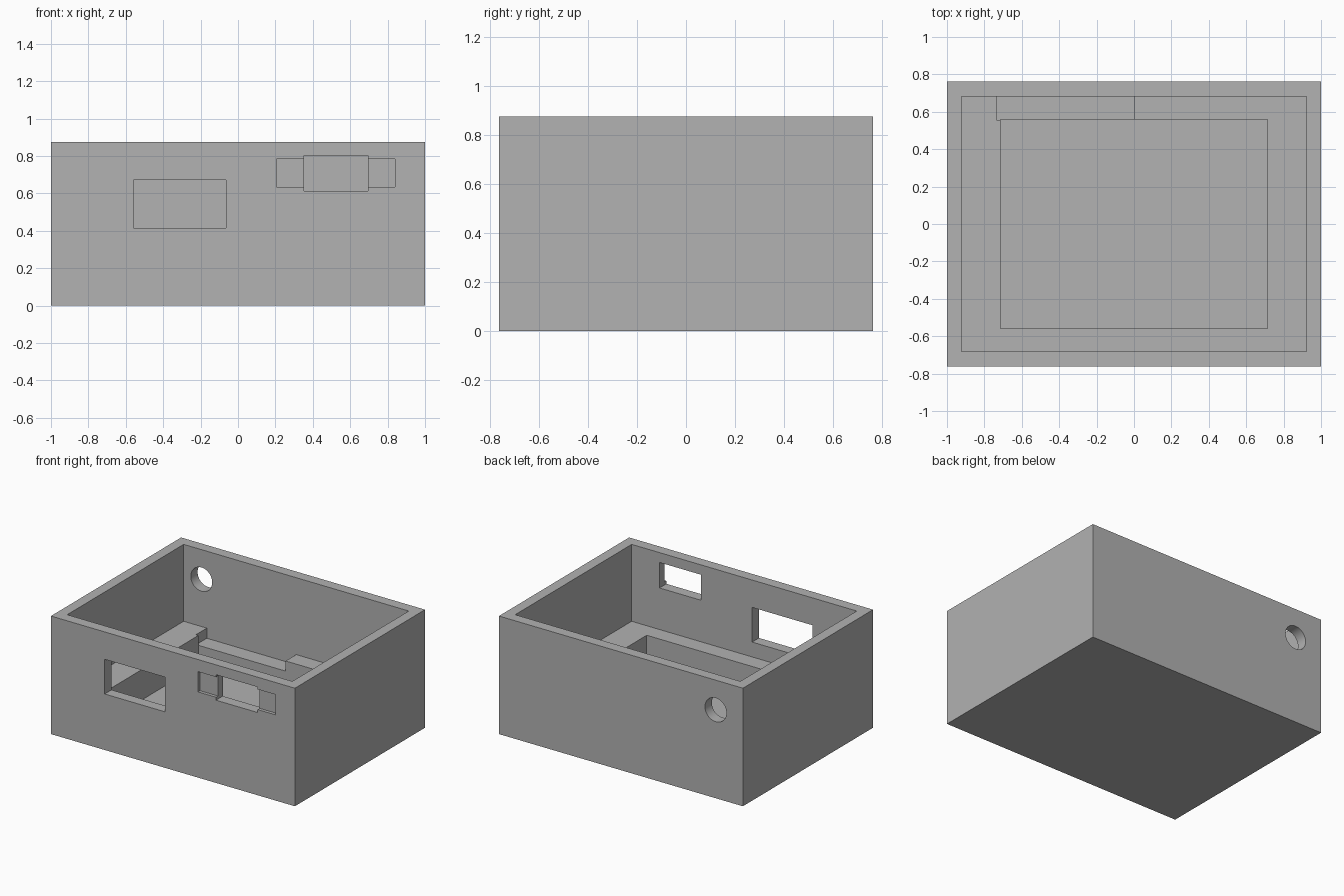
import bpy
import math

if "Cube" in bpy.data.objects:
    bpy.data.objects.remove(bpy.data.objects["Cube"], do_unlink=True)

HEIGHT = 0.875
LEDGE = 0.305
INNER_X, INNER_Y = 0.923, 0.682
POCKET_X, POCKET_Y = 0.713, 0.558
ABOVE = 1.0  # open-topped cutters rise past the rim

grey = bpy.data.materials.new("plain grey")
grey.use_nodes = True
colour = (0.445, 0.445, 0.445, 1)
grey.diffuse_color = colour
grey.node_tree.nodes["Principled BSDF"].inputs["Base Color"].default_value = colour


def box(name, x, y, z):
    """Box from (min, max) ranges on each axis."""
    ranges = (x, y, z)
    bpy.ops.mesh.primitive_cube_add(size=1, location=[sum(r) / 2 for r in ranges])
    ob = bpy.context.object
    ob.name = name
    ob.scale = [r[1] - r[0] for r in ranges]
    bpy.ops.object.transform_apply(location=True, rotation=True, scale=True)
    ob.data.materials.append(grey)
    return ob


def cut(target, cutter):
    """Subtract the cutter from the target, then discard it."""
    cutter.hide_render = True
    mod = target.modifiers.new(cutter.name, "BOOLEAN")
    mod.operation = "DIFFERENCE"
    mod.solver = "EXACT"
    mod.object = cutter
    bpy.context.view_layer.objects.active = target
    bpy.ops.object.modifier_apply(modifier=mod.name)
    bpy.data.objects.remove(cutter, do_unlink=True)


# Solid block for the case
case = box("enclosure_case", (-1, 1), (-0.762, 0.762), (0, HEIGHT))

# Open interior, stepped pocket and lowered notch in the rear ledge
cut(case, box("cavity", (-INNER_X, INNER_X), (-INNER_Y, INNER_Y), (LEDGE, ABOVE)))
cut(case, box("pocket", (-POCKET_X, POCKET_X), (-POCKET_Y, POCKET_Y), (0.08, ABOVE)))
cut(case, box("rear_notch", (-0.733, 0), (POCKET_Y - 0.004, INNER_Y), (0.23, ABOVE)))

# Front openings, one with a shallow recess on both sides
cut(case, box("large_port", (-0.56, -0.065), (-0.8, -0.6), (0.415, 0.672)))
cut(case, box("small_port", (0.353, 0.695), (-0.8, -0.6), (0.613, 0.802)))
cut(case, box("port_recess", (0.205, 0.84), (-0.8, -0.738), (0.635, 0.785)))

# Round cable hole through the back wall
bpy.ops.mesh.primitive_cylinder_add(vertices=48, radius=0.088, depth=0.3,
                                    location=(-0.777, 0.72, 0.655),
                                    rotation=(math.pi / 2, 0, 0))
cable_hole = bpy.context.object
cable_hole.name = "cable_hole"
cable_hole.data.materials.append(grey)
cut(case, cable_hole)

# Smooth only the round hole, keep box edges sharp
bpy.ops.object.select_all(action="DESELECT")
case.select_set(True)
bpy.context.view_layer.objects.active = case
bpy.ops.object.shade_smooth_by_angle(angle=math.radians(30))
